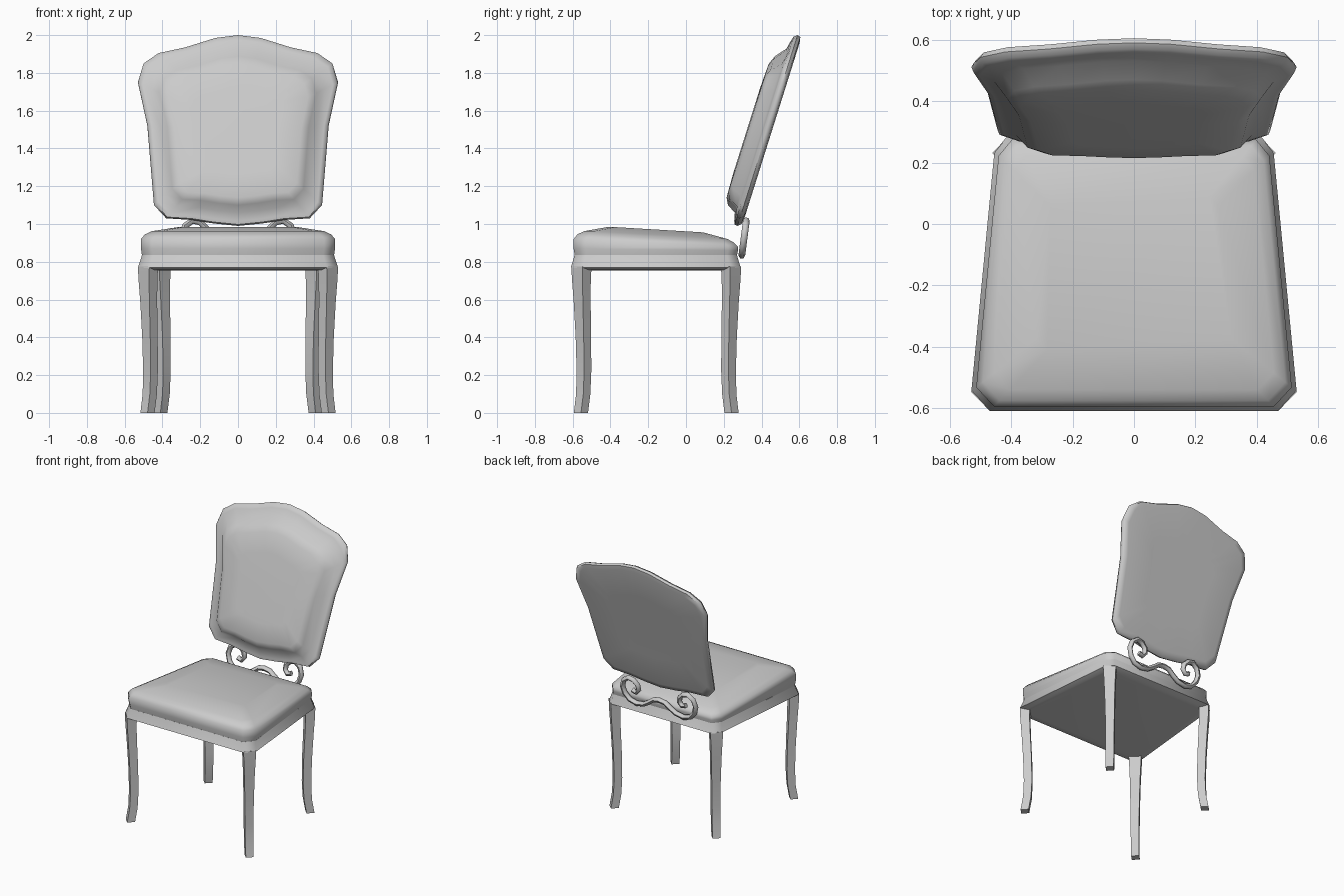
import bpy, bmesh, math
from mathutils import Vector

cube = bpy.data.objects.get("Cube")
if cube:
    bpy.data.objects.remove(cube, do_unlink=True)

grey = bpy.data.materials.new("pale_grey")
grey.use_nodes = True
grey.diffuse_color = (0.6, 0.6, 0.6, 1)
grey.node_tree.nodes["Principled BSDF"].inputs["Base Color"].default_value = (0.6, 0.6, 0.6, 1)


def finish(obj, angle):
    obj.data.materials.clear()
    obj.data.materials.append(grey)
    bpy.ops.object.select_all(action='DESELECT')
    obj.select_set(True)
    bpy.context.view_layer.objects.active = obj
    if obj.type == 'CURVE':
        bpy.ops.object.convert(target='MESH')
    bpy.ops.object.shade_smooth_by_angle(angle=math.radians(angle))


def loft(name, rings, angle=50):
    """Skin a list of equal-length point rings and cap both ends."""
    bm = bmesh.new()
    loops = [[bm.verts.new(p) for p in ring] for ring in rings]
    n = len(loops[0])
    for a, b in zip(loops, loops[1:]):
        for i in range(n):
            j = (i + 1) % n
            bm.faces.new((a[i], a[j], b[j], b[i]))
    bm.faces.new(loops[0][::-1])
    bm.faces.new(loops[-1])
    bmesh.ops.recalc_face_normals(bm, faces=bm.faces)
    mesh = bpy.data.meshes.new(name)
    bm.to_mesh(mesh)
    bm.free()
    obj = bpy.data.objects.new(name, mesh)
    bpy.context.collection.objects.link(obj)
    finish(obj, angle)


def mirrored(half):
    """Close a half outline by reflecting it across x = 0."""
    return half + [(-x, v) for x, v in reversed(half) if x > 0]


# Seat plan: a tapered rectangle with cut corners
plan = mirrored([(0.47, -0.61), (0.53, -0.545), (0.455, 0.235), (0.41, 0.29)])
MID_Y = -0.16


def seat_ring(inset, z, slope=0.0):
    ring = []
    for x, y in plan:
        y2 = MID_Y + (y - MID_Y) * (1 - inset / 0.45)
        drop = slope * max(0, (y2 + 0.4) / 0.67)
        ring.append((x * (1 - inset / 0.5), y2, z - drop))
    return ring


loft("seat_frame", [seat_ring(0.06, 0.755), seat_ring(0.03, 0.757), seat_ring(0, 0.77),
                    seat_ring(0.01, 0.80), seat_ring(0.02, 0.835)])
loft("seat_cushion", [seat_ring(0.022, 0.825), seat_ring(0.015, 0.87, 0.01),
                      seat_ring(0.015, 0.92, 0.04), seat_ring(0.035, 0.945, 0.045),
                      seat_ring(0.07, 0.962, 0.045), seat_ring(0.20, 0.985, 0.04)])

# Curved legs, turned diagonally: height, outward shift, width, depth
leg_sections = [(0, -0.003, 0.053, 0.053), (0.10, -0.02, 0.054, 0.053),
                (0.22, -0.025, 0.056, 0.054), (0.40, -0.020, 0.060, 0.056),
                (0.58, -0.010, 0.068, 0.058), (0.70, -0.002, 0.078, 0.062),
                (0.775, 0, 0.086, 0.066)]
for row, foot, sy in (("front", (0.5, -0.577), -1), ("back", (0.432, 0.262), 1)):
    for side, sx in (("left", 1), ("right", -1)):
        out = Vector((sx, sy, 0)).normalized()
        across = Vector((-out.y, out.x, 0))
        rings = []
        for z, shift, width, depth in leg_sections:
            face = Vector((sx * foot[0], foot[1], z)) + out * shift
            w, back = across * width / 2, out * depth
            rings.append([face + w, face - w, face - w - back, face + w - back])
        loft(f"{row}_{side}_leg", rings, 40)

# Leaning shield-shaped back with a raised pad on its front
shield = mirrored([(0, 0.99), (0.13, 1.003), (0.25, 1.022), (0.38, 1.03), (0.445, 1.10),
                   (0.48, 1.52), (0.53, 1.75), (0.50, 1.85), (0.42, 1.905),
                   (0.28, 1.935), (0.12, 1.985), (0, 2.0)])


def back_ring(scale, offset):
    ring = []
    for x, z in shield:
        z2 = 1.49 + (z - 1.49) * scale
        ring.append((x * scale, 0.285 + 0.315 * (z2 - 1.03) + offset, z2))
    return ring


# The apex and base points on the centre line are shared, not doubled
loft("backrest", [back_ring(s, o) for s, o in (
    (0.5, 0.022), (0.92, 0.024), (0.98, 0.018), (1.0, 0), (0.985, -0.018), (0.95, -0.025),
    (0.86, -0.036), (0.78, -0.085), (0.70, -0.105), (0.45, -0.110))])

# Scrolled bracket joining the seat and the back
scroll = [(0, 0.91), (0.045, 0.903), (0.085, 0.873), (0.13, 0.845), (0.19, 0.834),
          (0.245, 0.85), (0.28, 0.89), (0.295, 0.94), (0.28, 0.99), (0.24, 1.018),
          (0.20, 1.01), (0.17, 0.98), (0.165, 0.945), (0.185, 0.92), (0.215, 0.93)]
path = [(-x, z) for x, z in reversed(scroll[1:])] + scroll
curve = bpy.data.curves.new("scroll_bracket", 'CURVE')
curve.dimensions = '3D'
curve.bevel_depth = 0.018
curve.bevel_resolution = 1
curve.use_fill_caps = True
spline = curve.splines.new('POLY')
spline.points.add(len(path) - 1)
for point, (x, z) in zip(spline.points, path):
    point.co = (x, 0.295 + 0.13 * (z - 0.83), z, 1)
bracket = bpy.data.objects.new("scroll_bracket", curve)
bpy.context.collection.objects.link(bracket)
finish(bracket, 60)
